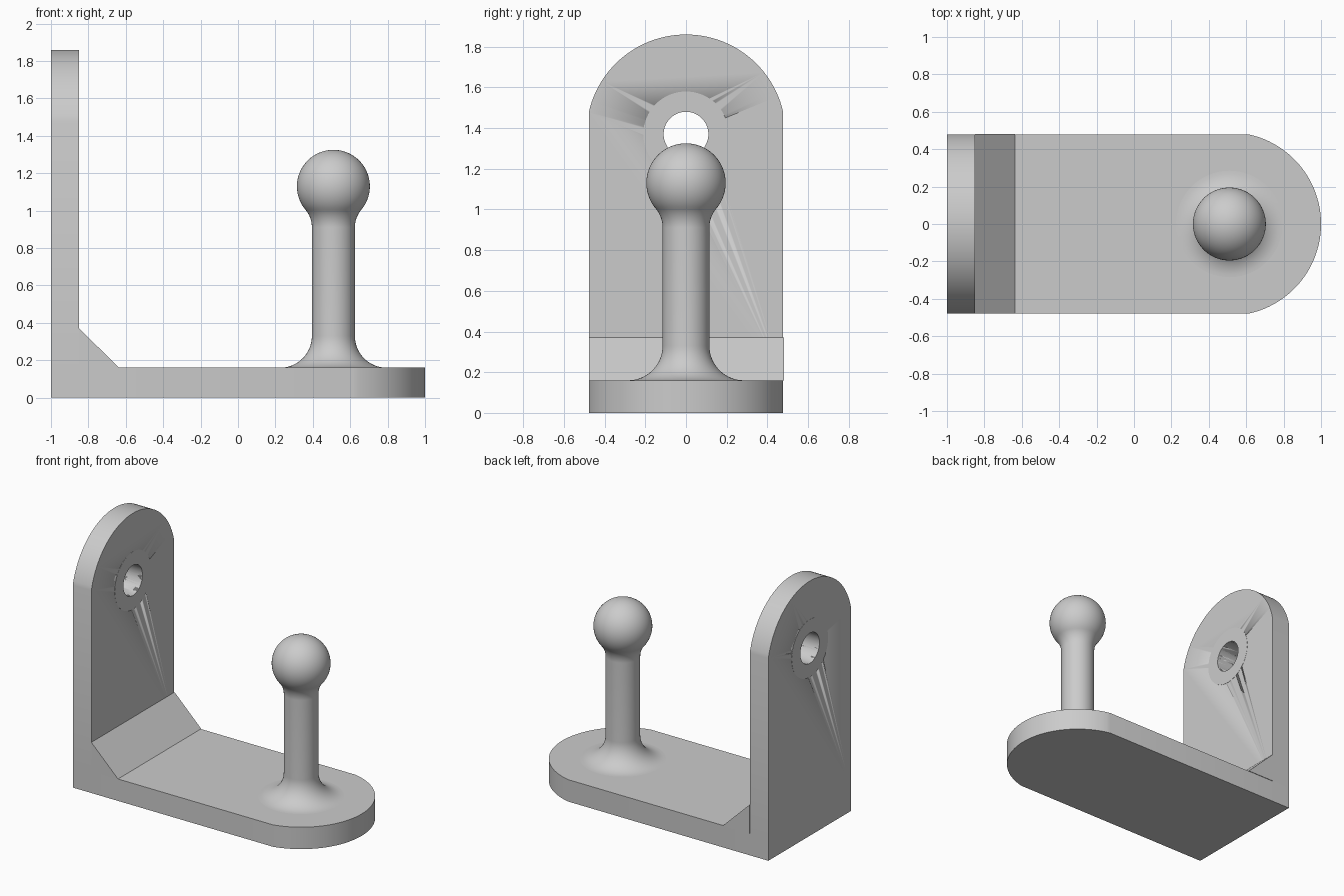
import bpy, bmesh
from math import sin, cos, pi, sqrt, asin, atan2
from mathutils import Matrix, Vector

cube = bpy.data.objects.get("Cube")
if cube:
    bpy.data.objects.remove(cube, do_unlink=True)

HALF_W = 0.478      # half width of both plates
BASE_T = 0.16       # base thickness
WALL_T = 0.15       # upright thickness
ROUND = 0.49        # radius of the rounded ends
POST_X = 0.51
HOLE_Z = 1.37

grey = bpy.data.materials.new("plain grey")
grey.use_nodes = True
colour = (0.6, 0.6, 0.6, 1)
grey.diffuse_color = colour
grey.node_tree.nodes["Principled BSDF"].inputs["Base Color"].default_value = colour


def finish(name, bm, smooth=True):
    bmesh.ops.remove_doubles(bm, verts=bm.verts, dist=1e-5)
    bmesh.ops.recalc_face_normals(bm, faces=bm.faces)
    mesh = bpy.data.meshes.new(name)
    bm.to_mesh(mesh)
    bm.free()
    mesh.materials.append(grey)
    obj = bpy.data.objects.new(name, mesh)
    bpy.context.collection.objects.link(obj)
    if smooth:
        bpy.ops.object.select_all(action='DESELECT')
        obj.select_set(True)
        bpy.context.view_layer.objects.active = obj
        bpy.ops.object.shade_smooth_by_angle(angle=pi / 6)
    return obj


def extrude(name, points, offset):
    """Solid from a flat outline pushed along an offset."""
    bm = bmesh.new()
    face = bm.faces.new([bm.verts.new(p) for p in points])
    new = bmesh.ops.extrude_face_region(bm, geom=[face], use_keep_orig=True)
    moved = [v for v in new["geom"] if isinstance(v, bmesh.types.BMVert)]
    bmesh.ops.translate(bm, verts=moved, vec=offset)
    return finish(name, bm)


def lathe(name, profile, matrix, closed=False):
    """Revolve (radius, height) points round the local z axis."""
    bm = bmesh.new()
    verts = [bm.verts.new((r, 0, z)) for r, z in profile]
    edges = [bm.edges.new(pair) for pair in zip(verts, verts[1:])]
    if closed:
        edges.append(bm.edges.new((verts[-1], verts[0])))
    bmesh.ops.spin(bm, geom=verts + edges, cent=(0, 0, 0), axis=(0, 0, 1),
                   angle=2 * pi, steps=64, use_merge=True)
    bm.transform(matrix)
    return finish(name, bm)


def arc(cx, cy, radius, start, end, steps=16):
    angles = [start + (end - start) * i / steps for i in range(steps + 1)]
    return [(cx + radius * cos(a), cy + radius * sin(a)) for a in angles]


def tongue(start, centre):
    """Outline of a strip with one rounded end, as (along, across)."""
    a = asin(HALF_W / ROUND)
    return ([(start, -HALF_W)] + arc(centre, 0, ROUND, -a, a, 48)
            + [(start, HALF_W)])


# Base plate
extrude("base_plate", [(x, y, 0) for x, y in tongue(-1, POST_X)], (0, 0, BASE_T))

# Upright plate with a drilled hole
upright = extrude("upright_plate",
                  [(-1, y, z) for z, y in tongue(BASE_T, HOLE_Z)], (WALL_T, 0, 0))
across = Matrix.Translation((-1 + WALL_T / 2, 0, HOLE_Z)) @ Matrix.Rotation(pi / 2, 4, 'Y')
bm = bmesh.new()
bmesh.ops.create_cone(bm, cap_ends=True, segments=64, radius1=0.11, radius2=0.11,
                      depth=0.4, matrix=across)
drill = finish("hole_cutter", bm)
cut = upright.modifiers.new("hole", 'BOOLEAN')
cut.operation = 'DIFFERENCE'
cut.solver = 'EXACT'
cut.object = drill
bpy.context.view_layer.objects.active = upright
bpy.ops.object.modifier_apply(modifier=cut.name)
bpy.data.objects.remove(drill, do_unlink=True)

# Faint raised seat around the hole, on both faces
h = WALL_T / 2 + 0.001
lathe("hole_seat", [(0.11, -h), (0.21, -h), (0.21, h), (0.11, h)], across, closed=True)

# Sloping gusset in the inner corner
x = -1 + WALL_T
extrude("corner_gusset",
        [(x, -HALF_W, BASE_T), (x + 0.215, -HALF_W, BASE_T), (x, -HALF_W, 0.37)],
        (0, 2 * HALF_W + 0.004, 0))

# Post: flared foot, straight shaft, curved neck and ball in one profile
shaft, ball, ball_z, foot, neck_z = 0.115, 0.195, 1.13, 0.17, 0.91
drop = ball_z - neck_z
neck = (shaft**2 + drop**2 - ball**2) / (2 * (ball - shaft))
tilt = atan2(drop, shaft + neck)
profile = [(0, BASE_T)]
profile += arc(shaft + foot, BASE_T + foot, foot, 1.5 * pi, pi)
profile += arc(shaft + neck, neck_z, neck, pi, pi - tilt)
profile += arc(0, ball_z, ball, -tilt, pi / 2, 32)[1:-1]
profile += [(0, ball_z + ball)]
lathe("ball_post", profile, Matrix.Translation((POST_X, 0, 0)))
